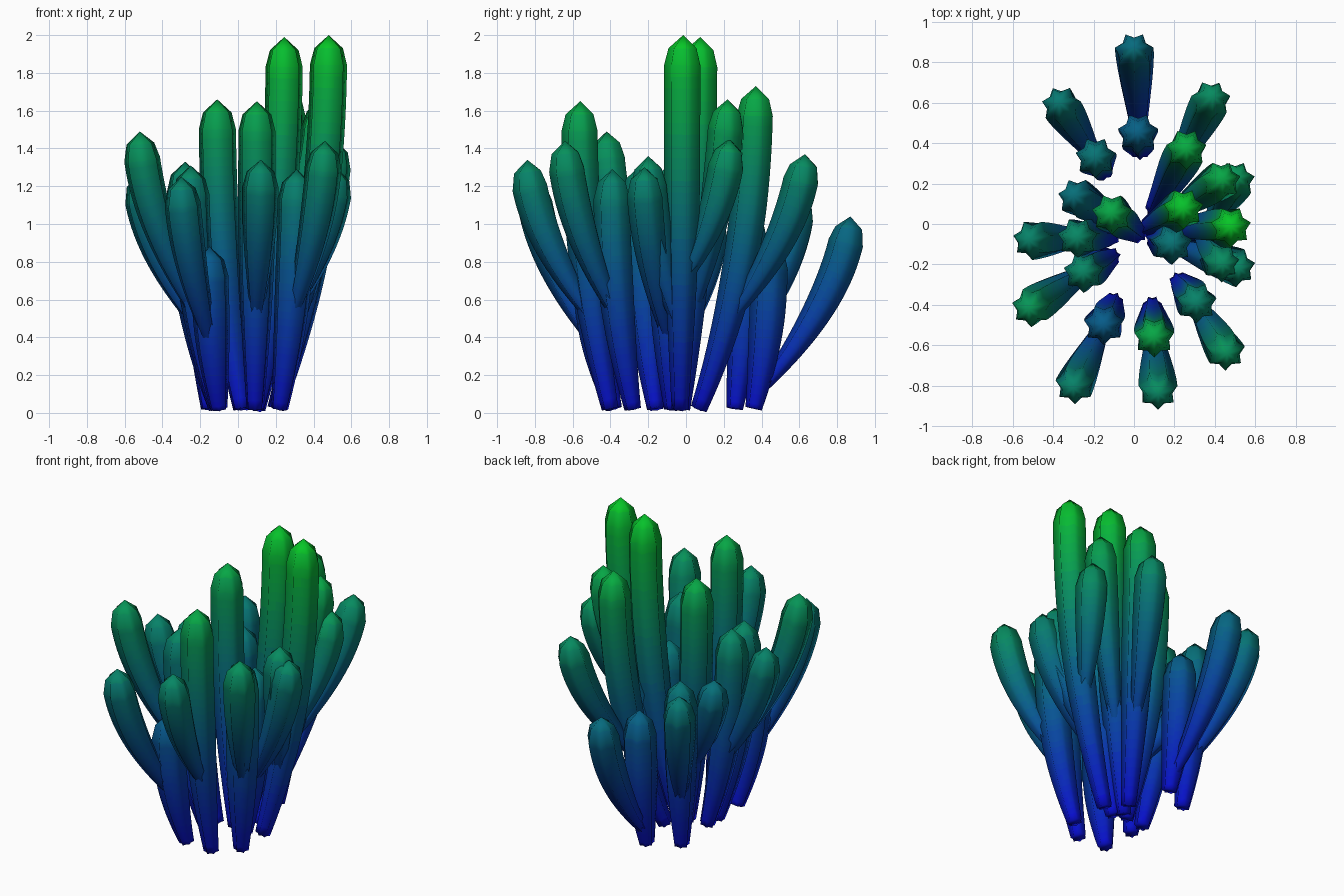
import bpy, bmesh, math
from mathutils import Vector

if "Cube" in bpy.data.objects:
    bpy.data.objects.remove(bpy.data.objects["Cube"])

# Height-graded colours: blue at the ground to green at the top
BANDS = 40
MATS = []
for i in range(BANDS):
    k = (i + 0.5) / BANDS
    lo, hi = (0.06, 0.07, 0.80), (0.06, 0.78, 0.16)
    m = bpy.data.materials.new(f"cactus_shade_{i}")
    m.diffuse_color = [(a + (b - a) * k) ** 2.2 for a, b in zip(lo, hi)] + [1]
    m.use_nodes = True
    m.node_tree.nodes["Principled BSDF"].inputs["Base Color"].default_value = m.diffuse_color
    MATS.append(m)

RIBS = 7
STEPS = 30


def path_point(base, tip, t, power):
    """Leans outward near the base, then straightens upright."""
    f = 1 - (1 - t) ** power
    return Vector((base.x + (tip.x - base.x) * f,
                   base.y + (tip.y - base.y) * f,
                   base.z + (tip.z - base.z) * t))


def ribbed_stem(name, base, tip, r0, r1, power, swell):
    h = (tip - base).length
    cap = 1 - 0.16 / h
    rings = []
    for i in range(STEPS + 1):
        t = cap * i / STEPS
        s = min(1, t / swell)
        rings.append((t, r0 + (r1 - r0) * math.sin(s * math.pi / 2)))
    rings.append((1 - 0.07 / h, r1 * 0.77))
    bm = bmesh.new()
    loops = []
    n = RIBS * 2
    for t, r in rings:
        c = path_point(base, tip, t, power)
        tan = path_point(base, tip, min(1, t + 0.01), power) - path_point(base, tip, max(0, t - 0.01), power)
        q = Vector((0, 0, 1)).rotation_difference(tan.normalized())
        loop = []
        for j in range(n):
            a = math.pi * j / RIBS - math.pi / 2
            rr = r * (1.03 if j % 2 == 0 else 0.76)
            loop.append(bm.verts.new(c + q @ Vector((rr * math.cos(a), rr * math.sin(a), 0))))
        loops.append(loop)
    for a, b in zip(loops, loops[1:]):
        for j in range(n):
            bm.faces.new((a[j], a[(j + 1) % n], b[(j + 1) % n], b[j]))
    apex = bm.verts.new(tip)
    for j in range(n):
        bm.faces.new((loops[-1][j], loops[-1][(j + 1) % n], apex))
    bm.faces.new(loops[0][::-1])
    for f in bm.faces:
        f.material_index = max(0, min(BANDS - 1, int(f.calc_center_median().z / 2 * BANDS)))
    me = bpy.data.meshes.new(name)
    bm.to_mesh(me)
    bm.free()
    for m in MATS:
        me.materials.append(m)
    ob = bpy.data.objects.new(name, me)
    bpy.context.collection.objects.link(ob)
    bpy.ops.object.select_all(action='DESELECT')
    ob.select_set(True)
    bpy.context.view_layer.objects.active = ob
    bpy.ops.object.shade_smooth_by_angle(angle=math.radians(110))


# Each plant: base xy, stem tip, then side arms (start height, tip)
PLANTS = [
    ((0.06, -0.02), (0.245, 0.075, 1.99), [(0.50, (0.44, 0.22, 1.66))]),
    ((0.20, -0.03), (0.48, -0.015, 2.0), [(0.68, (0.51, 0.23, 1.45)), (0.42, (0.44, -0.20, 1.36))]),
    ((0.10, 0.07), (0.26, 0.37, 1.73), [(0.48, (0.39, 0.63, 1.37))]),
    ((0.09, -0.40), (0.10, -0.56, 1.65), [(0.48, (0.12, -0.84, 1.34))]),
    ((0.02, -0.05), (-0.11, 0.05, 1.66), [(0.40, (-0.30, 0.14, 1.08))]),
    ((0.10, -0.07), (0.19, -0.10, 1.12), [(0.36, (0.52, -0.22, 1.30))]),
    ((-0.11, -0.06), (-0.28, -0.07, 1.33), [(0.45, (-0.52, -0.08, 1.27))]),
    ((-0.11, -0.16), (-0.25, -0.24, 1.31), [(0.48, (-0.52, -0.42, 1.49))]),
    ((-0.15, 0.26), (-0.19, 0.33, 1.12), [(0.32, (-0.37, 0.60, 1.17))]),
    ((0.03, 0.36), (0.02, 0.45, 0.92), [(0.10, (0.0, 0.87, 1.04))]),
    ((0.22, -0.28), (0.31, -0.39, 1.29), [(0.48, (0.46, -0.64, 1.44))]),
    ((-0.10, -0.38), (-0.15, -0.50, 0.88), [(0.33, (-0.30, -0.81, 1.25))]),
]

for i, (b, tip, arms) in enumerate(PLANTS, 1):
    base, tip = Vector((*b, 0.022)), Vector(tip)
    ribbed_stem(f"cactus_stem_{i}", base, tip, 0.045, 0.098, 2.2, 0.65)
    for k, (z, end) in enumerate(arms, 1):
        # Side arm grows out of the stem axis
        start = path_point(base, tip, (z - base.z) / (tip.z - base.z), 2.2)
        ribbed_stem(f"cactus_side_arm_{i}_{k}", start, Vector(end), 0.025, 0.095, 1.7, 0.8)
